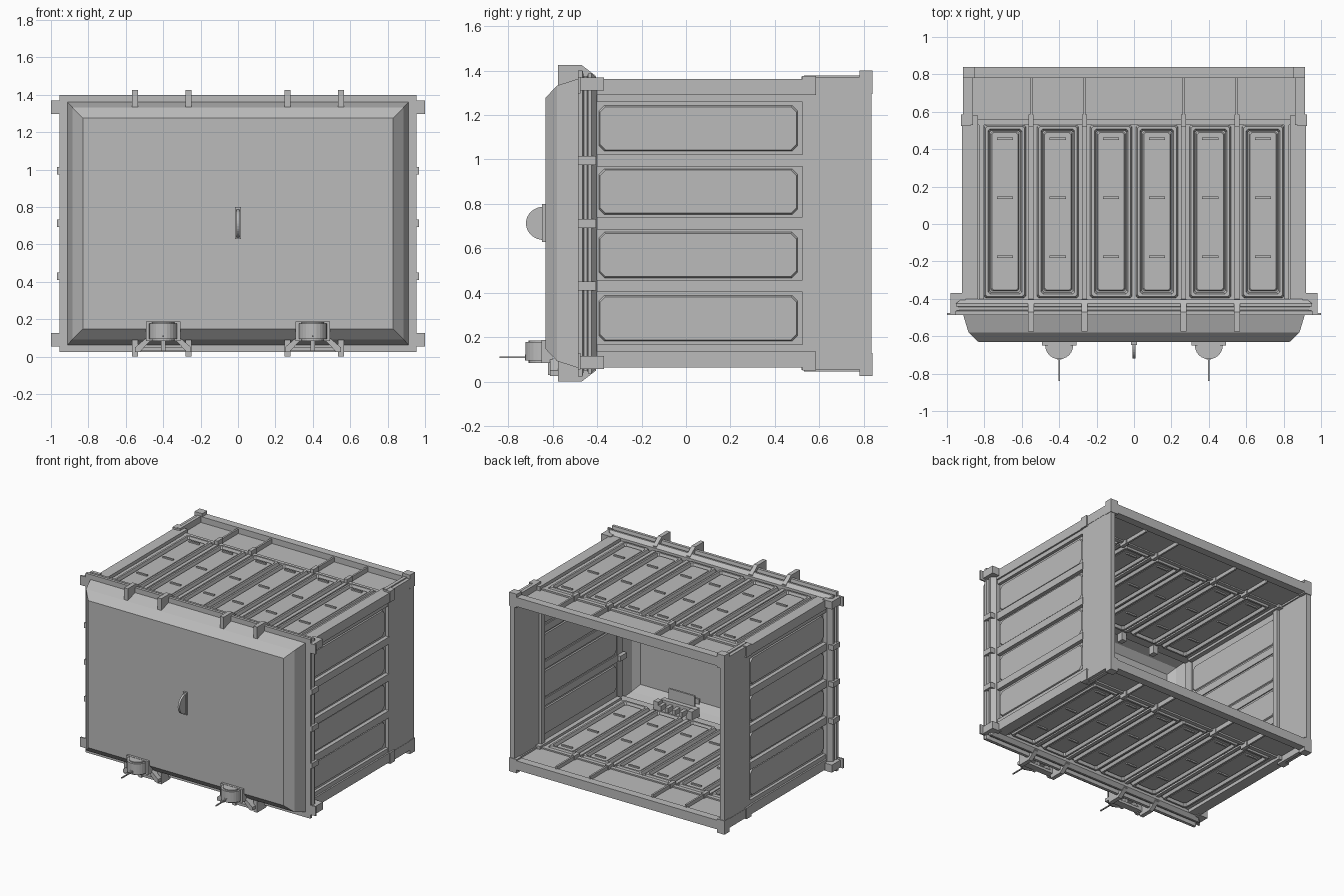
import bpy, bmesh, math
from mathutils import Matrix

cube = bpy.data.objects.get("Cube")
if cube:
    bpy.data.objects.remove(cube, do_unlink=True)

grey = bpy.data.materials.new("plain grey")
grey.use_nodes = True
grey.diffuse_color = (0.5, 0.5, 0.5, 1)
grey.node_tree.nodes["Principled BSDF"].inputs["Base Color"].default_value = (0.5, 0.5, 0.5, 1)

MID = 0.7125              # height of the horizontal symmetry plane
FRAMES = (0.265, 0.55)    # x of the clamps and rear bars
HOOK_X = 0.4


class Part:
    """Collects solids, mirrors them in x and/or about mid height, makes an object."""

    def __init__(self, name, mx=False, mz=False):
        self.name, self.mx, self.mz = name, mx, mz
        self.bm = bmesh.new()

    def box(self, x0, x1, y0, y1, z0, z1):
        self.loft([[(x0, y0, z), (x1, y0, z), (x1, y1, z), (x0, y1, z)] for z in (z0, z1)])

    def loft(self, loops, ring=False):
        rows = [[self.bm.verts.new(p) for p in loop] for loop in loops]
        n = len(rows[0])
        pairs = list(zip(rows, rows[1:]))
        if ring:
            pairs.append((rows[-1], rows[0]))
        else:
            self.bm.faces.new(rows[0])
            self.bm.faces.new(rows[-1])
        for a, b in pairs:
            for i in range(n):
                j = (i + 1) % n
                self.bm.faces.new((a[i], a[j], b[j], b[i]))

    def prism_x(self, profile, x, half):
        self.loft([[(x + s * half, y, z) for y, z in profile] for s in (-1, 1)])

    def reflect(self, matrix):
        copy = bmesh.ops.duplicate(self.bm, geom=self.bm.verts[:] + self.bm.edges[:] + self.bm.faces[:])
        verts = [g for g in copy["geom"] if isinstance(g, bmesh.types.BMVert)]
        bmesh.ops.transform(self.bm, matrix=matrix, verts=verts)

    def finish(self):
        if self.mx:
            self.reflect(Matrix.Scale(-1, 4, (1, 0, 0)))
        if self.mz:
            self.reflect(Matrix.Translation((0, 0, 2 * MID)) @ Matrix.Scale(-1, 4, (0, 0, 1)))
        bmesh.ops.recalc_face_normals(self.bm, faces=self.bm.faces[:])
        mesh = bpy.data.meshes.new(self.name)
        self.bm.to_mesh(mesh)
        self.bm.free()
        mesh.materials.append(grey)
        obj = bpy.data.objects.new(self.name, mesh)
        bpy.context.collection.objects.link(obj)
        return obj


def upright(y, hx, hz):
    """Rectangle facing y, centred on the mid height."""
    return [(-hx, y, MID - hz), (hx, y, MID - hz), (hx, y, MID + hz), (-hx, y, MID + hz)]


def cut_rect(u0, u1, v0, v1, c):
    """Rectangle with chamfered corners."""
    return [(u0 + c, v0), (u1 - c, v0), (u1, v0 + c), (u1, v1 - c),
            (u1 - c, v1), (u0 + c, v1), (u0, v1 - c), (u0, v0 + c)]


def flat(cx, hw, y0, y1, inset, z):
    return [(x, y, z) for x, y in cut_rect(cx - hw + inset, cx + hw - inset, y0 + inset, y1 - inset, 0.01)]


# Front hull: hollow shell with two-stage sloping sides
p = Part("front_hull")
p.loft([upright(-0.612, 0.815, 0.55), upright(-0.57, 0.86, 0.6), upright(-0.48, 0.885, 0.63),
        upright(-0.48, 0.915, 0.652), upright(-0.58, 0.885, 0.62), upright(-0.632, 0.83, 0.565)])
p.finish()

# Stepped collar where hull meets body
p = Part("collar")
p.loft([upright(-0.487, 0.885, 0.625), upright(-0.487, 0.955, 0.688), upright(-0.465, 0.955, 0.688),
        upright(-0.46, 0.93, 0.662), upright(-0.445, 0.93, 0.662), upright(-0.44, 0.952, 0.675),
        upright(-0.425, 0.952, 0.675), upright(-0.4, 0.92, 0.65), upright(-0.4, 0.865, 0.6)], ring=True)
p.finish()

# Roof and floor decks
p = Part("roof_and_floor_decks", mz=True)
p.box(-0.87, 0.87, -0.48, 0.83, 1.313, 1.33)
p.finish()

# Roof and floor panels, outside and inside
p = Part("deck_panels", mx=True, mz=True)
for cx in (0.1225, 0.4075, 0.69):
    for base, d in ((1.33, 1), (1.313, -1)):
        steps = ((0, 0), (0.008, 0.022), (0.022, 0.022), (0.03, 0))
        p.loft([flat(cx, 0.112, -0.395, 0.53, i, base + d * h) for i, h in steps], ring=True)
        p.loft([flat(cx, 0.112, -0.395, 0.53, i, base + d * h) for i, h in ((0.036, 0), (0.042, 0.01))])
        for y in (-0.175, 0.14, 0.455):
            a, b = sorted((base, base + d * 0.02))
            p.box(cx - 0.043, cx + 0.043, y - 0.007, y + 0.007, a, b)
for x in (0.265, 0.55, 0.815):
    p.box(x - 0.014, x + 0.014, -0.4, 0.53, 1.303, 1.342)
p.finish()

# Side walls with ribs and recessed panels
p = Part("side_walls", mx=True)
p.box(0.87, 0.885, -0.48, 0.53, 0.09, 1.335)
p.box(0.872, 0.912, 0.525, 0.835, 0.07, 1.355)
for z in (0.43, 0.7125, 0.995):
    p.box(0.862, 0.915, -0.405, 0.53, z - 0.0275, z + 0.0275)
for z in (0.285, 0.57, 0.855, 1.14):
    rect = cut_rect(-0.395, 0.505, z - 0.105, z + 0.105, 0.025)
    small = cut_rect(-0.387, 0.497, z - 0.097, z + 0.097, 0.025)
    p.loft([[(0.88, y, v) for y, v in rect], [(0.896, y, v) for y, v in small]])
    p.loft([[(0.875, y, v) for y, v in rect], [(0.862, y, v) for y, v in small]])
p.box(0.85, 0.875, 0.5, 0.54, 0.09, 1.335)
p.finish()

# Long edge rails and rear brackets
p = Part("edge_rails", mx=True, mz=True)
p.box(0.835, 0.92, -0.41, 0.58, 1.29, 1.362)
p.box(0.87, 0.908, -0.405, 0.53, 1.258, 1.292)
p.box(0.875, 0.925, 0.525, 0.585, 1.29, 1.375)
p.box(0.862, 0.888, 0.53, 0.8, 1.3, 1.378)
p.box(0.885, 0.914, 0.58, 0.84, 1.3, 1.37)
p.finish()

# Rear opening frame
p = Part("rear_frame", mz=True)
p.box(-0.88, 0.88, 0.78, 0.84, 1.305, 1.375)
p.box(-0.87, 0.87, 0.53, 0.56, 1.303, 1.342)
p.finish()

p = Part("rear_corner_blocks", mx=True, mz=True)
p.box(0.85, 0.915, 0.78, 0.84, 1.295, 1.4)
p.finish()

# Thin bars crossing the rear strip
p = Part("rear_bars", mx=True, mz=True)
for x in FRAMES:
    p.box(x - 0.007, x + 0.007, 0.53, 0.79, 1.285, 1.365)
    p.box(x - 0.014, x + 0.014, 0.52, 0.585, 1.28, 1.372)
p.finish()

# Clamps over the collar, with inner jaws
p = Part("clamps", mx=True, mz=True)
for x in FRAMES:
    p.prism_x([(-0.575, 1.335), (-0.575, 1.425), (-0.47, 1.425), (-0.405, 1.375), (-0.405, 1.335)], x, 0.016)
    p.box(x - 0.02, x + 0.02, -0.47, -0.42, 1.25, 1.32)
p.finish()

# Collar corner lugs and side lugs
p = Part("corner_lugs", mx=True, mz=True)
p.box(0.9, 1.0, -0.487, -0.475, 1.297, 1.37)
p.box(0.9, 0.98, -0.48, -0.37, 1.31, 1.368)
p.finish()
p = Part("side_lugs", mx=True)
for z in (0.43, 0.7125, 0.995):
    p.box(0.84, 0.968, -0.485, -0.405, z - 0.02, z + 0.02)
p.finish()

# Half-round handle in the middle of the hull
p = Part("handle")
arc = [(-0.64 - 0.08 * math.sin(a), MID + 0.075 * math.cos(a))
       for a in (math.pi * i / 16 for i in range(17))]
p.prism_x(arc, 0, 0.008)
p.box(-0.015, 0.015, -0.647, -0.63, 0.628, 0.8)
p.finish()

# Hooks low on the front
p = Part("front_hooks", mx=True)
p.box(HOOK_X - 0.092, HOOK_X + 0.092, -0.65, -0.6, 0.085, 0.187)
for r, z0, z1 in ((0.075, 0.095, 0.178), (0.06, 0.085, 0.185)):
    half = [(HOOK_X + r * math.cos(a), -0.648 - r * math.sin(a))
            for a in (math.pi * i / 12 for i in range(13))]
    p.loft([[(x, y, z) for x, y in half] for z in (z0, z1)])
p.box(HOOK_X - 0.013, HOOK_X + 0.013, -0.725, -0.6, 0.095, 0.122)
p.box(HOOK_X - 0.013, HOOK_X + 0.013, -0.62, -0.56, 0.03, 0.1)
p.box(HOOK_X - 0.004, HOOK_X + 0.004, -0.84, -0.72, 0.106, 0.114)
p.finish()

# Splayed brackets under the hooks
p = Part("hook_brackets", mx=True)
for s in (-1, 1):
    leg = [(0.085, 0.105), (0.065, 0.09), (0.125, 0.025), (0.15, 0.025), (0.15, 0.05)]
    p.loft([[(HOOK_X + s * x, y, z) for x, z in leg] for y in (-0.612, -0.55)])
p.box(HOOK_X - 0.14, HOOK_X + 0.14, -0.6, -0.55, 0.03, 0.05)
p.box(HOOK_X - 0.085, HOOK_X + 0.085, -0.612, -0.55, 0.085, 0.105)
p.finish()

# Latch gear inside, behind each hook
p = Part("inner_latches", mx=True)
p.box(HOOK_X - 0.15, HOOK_X + 0.15, -0.52, -0.48, 0.1, 0.17)
p.box(HOOK_X - 0.11, HOOK_X + 0.11, -0.53, -0.515, 0.15, 0.25)
for i in range(-2, 3):
    x = HOOK_X + i * 0.06
    p.box(x - 0.014, x + 0.014, -0.5, -0.42, 0.1, 0.15)
p.finish()
